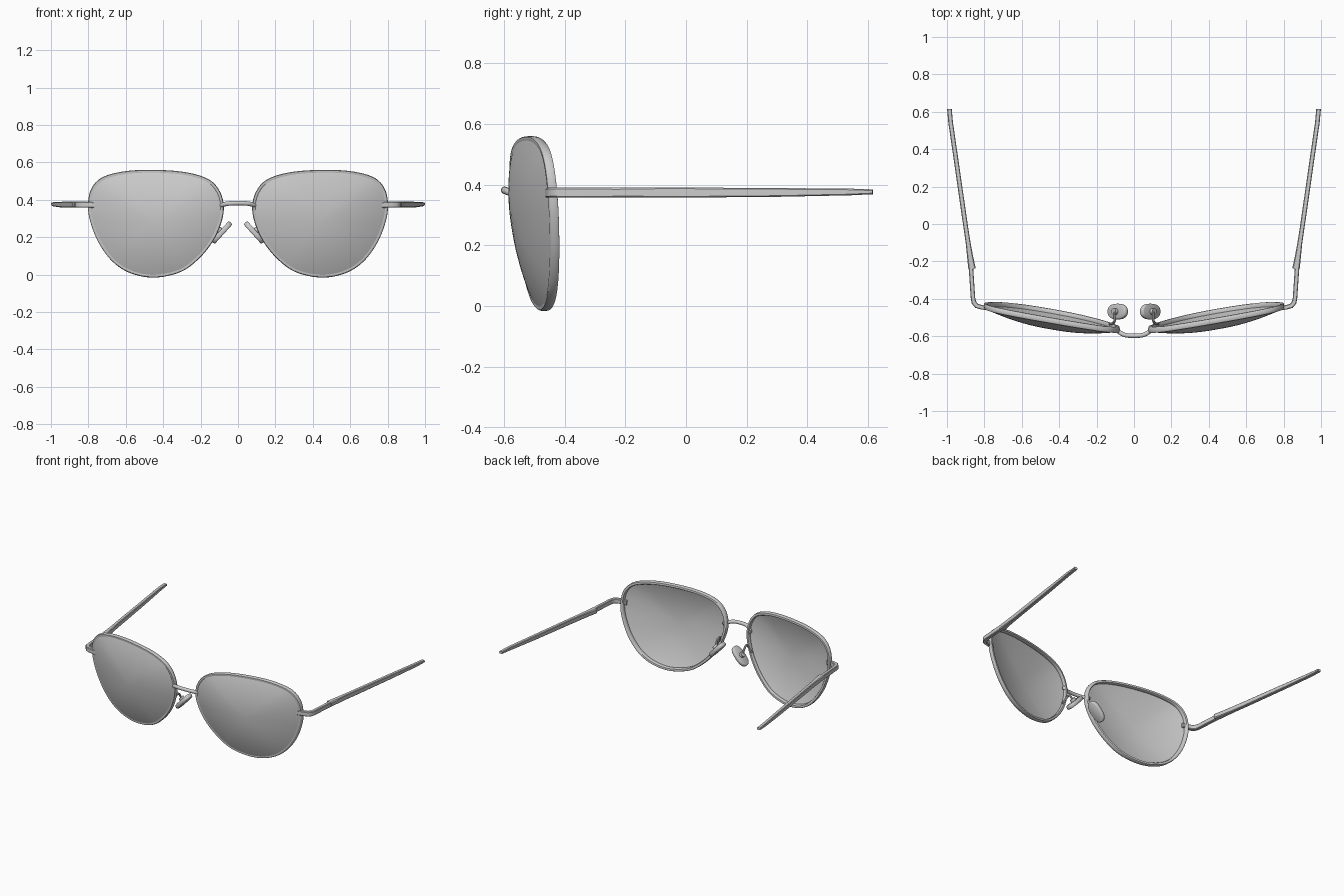
import bpy, bmesh, math
from mathutils import Vector

if "Cube" in bpy.data.objects:
    bpy.data.objects.remove(bpy.data.objects["Cube"])

def loft(name, rings, cap=True, loop=False, mirror=True, angle=40):
    """Skin a list of equal-sized closed rings, optionally mirrored over x."""
    bm = bmesh.new()
    vs = [[bm.verts.new(p) for p in r] for r in rings]
    n, m = len(vs), len(vs[0])
    for i in range(n if loop else n - 1):
        a, b = vs[i], vs[(i + 1) % n]
        for j in range(m):
            k = (j + 1) % m
            bm.faces.new((a[j], a[k], b[k], b[j]))
    if cap and not loop:
        bm.faces.new(vs[0])
        bm.faces.new(vs[-1])
    bmesh.ops.recalc_face_normals(bm, faces=bm.faces)
    me = bpy.data.meshes.new(name)
    bm.to_mesh(me)
    bm.free()
    ob = bpy.data.objects.new(name, me)
    bpy.context.collection.objects.link(ob)
    bpy.context.view_layer.objects.active = ob
    ob.select_set(True)
    bpy.ops.object.shade_smooth_by_angle(angle=math.radians(angle))
    ob.select_set(False)
    if mirror:
        ob.modifiers.new("Mirror", 'MIRROR').use_mirror_merge = False
    return ob

def spline(pts, steps, closed=False):
    """Catmull-Rom samples through the points."""
    pts = [Vector(p) for p in pts]
    n, out = len(pts), []
    get = lambda i: pts[i % n] if closed else pts[max(0, min(n - 1, i))]
    for i in range(n if closed else n - 1):
        a, b, c, d = (get(i + k) for k in (-1, 0, 1, 2))
        for s in range(steps):
            t = s / steps
            out.append(0.5 * (2 * b + (c - a) * t + (2 * a - 5 * b + 4 * c - d) * t ** 2
                              + (3 * b - a - 3 * c + d) * t ** 3))
    return out if closed else out + [pts[-1]]

def tube(name, pts, r, mirror=True, sides=12):
    """Round wire along a smooth path."""
    path, rings = spline(pts, 6), []
    u = None
    for i, p in enumerate(path):
        t = (path[min(i + 1, len(path) - 1)] - path[max(i - 1, 0)]).normalized()
        u = t.cross(Vector((0.1, 0.2, 1))) if u is None else u - t * u.dot(t)
        u.normalize()
        v = t.cross(u)
        rings.append([p + r * (math.cos(a) * u + math.sin(a) * v)
                      for a in (2 * math.pi * k / sides for k in range(sides))])
    return loft(name, rings, mirror=mirror)

def bar(name, stations):
    """Chamfered rectangular bar; stations are x, y, z, half width, half height."""
    rings = []
    for i, (x, y, z, w, h) in enumerate(stations):
        a, b = stations[max(i - 1, 0)], stations[min(i + 1, len(stations) - 1)]
        t = Vector((b[0] - a[0], b[1] - a[1], 0)).normalized()
        side = Vector((t.y, -t.x, 0))
        c = 0.3 * w
        shape = [(w, h - c), (w - c, h), (c - w, h), (-w, h - c),
                 (-w, c - h), (c - w, -h), (w - c, -h), (w, c - h)]
        rings.append([Vector((x, y, z + q)) + side * p for p, q in shape])
    return loft(name, rings, angle=35)

# Lens outline (x, z) on the tilted, wrapped lens plane
outline = spline([(0.446, 0.54), (0.6, 0.533), (0.715, 0.503), (0.768, 0.447), (0.782, 0.365),
                  (0.768, 0.28), (0.725, 0.175), (0.655, 0.082), (0.565, 0.025), (0.446, 0.004),
                  (0.315, 0.032), (0.222, 0.1), (0.15, 0.19), (0.108, 0.285), (0.096, 0.365),
                  (0.117, 0.44), (0.172, 0.495), (0.285, 0.528)], 6, closed=True)
plane_y = lambda x, z: -0.493 + 0.175 * (x - 0.44) - 0.084 * (z - 0.27)

def inset(d):
    n, res = len(outline), []
    for i, p in enumerate(outline):
        t = (outline[(i + 1) % n] - outline[i - 1]).normalized()
        res.append(p - d * Vector((-t.y, t.x)))
    return res

# Rims: rounded band swept round the outline
profile = []
for k in range(12):
    a = 2 * math.pi * k / 12
    sq = lambda v: math.copysign(abs(v) ** 0.6, v)
    profile.append((0.010 - 0.010 * sq(math.cos(a)), 0.016 * sq(math.sin(a))))
loops = [[Vector((p.x, plane_y(p.x, p.y) + dy, p.y)) for p in inset(-d)] for d, dy in profile]
loft("rim", loops, loop=True)

# Lenses: thin domed shells
edge, rings = inset(-0.012), []
for k in range(13):
    s = math.cos(k / 12 * math.pi / 2) if k < 12 else 0.02
    ring = []
    for p in edge:
        x, z = 0.44 + (p.x - 0.44) * s, 0.28 + (p.y - 0.28) * s
        ring.append((x, plane_y(x, z) - 0.008 - 0.056 * (1 - s * s), z))
    rings.append(ring)
lens = loft("lens", rings, cap=False)
bm = bmesh.new()
bm.from_mesh(lens.data)
hole = [e for e in bm.edges if e.is_boundary and all((v.co.x - 0.44) ** 2 + (v.co.z - 0.28) ** 2 < 0.01 for v in e.verts)]
bmesh.ops.holes_fill(bm, edges=hole)
for f in bm.faces:
    f.smooth = True
bm.to_mesh(lens.data)
bm.free()
sol = lens.modifiers.new("Thickness", 'SOLIDIFY')
sol.thickness, sol.offset = 0.008, 0

# Bridge
half = [(0.103, -0.552, 0.364), (0.085, -0.573, 0.372), (0.05, -0.593, 0.38)]
tube("bridge", [(-x, y, z) for x, y, z in half] + [(0, -0.598, 0.382)] + half[::-1], 0.012, mirror=False)

# End pieces that turn the corner to the hinges
bar("end_piece", [(0.768, -0.452, 0.372, 0.012, 0.015), (0.815, -0.445, 0.374, 0.012, 0.016),
                  (0.842, -0.437, 0.374, 0.013, 0.016), (0.856, -0.42, 0.374, 0.013, 0.016),
                  (0.861, -0.395, 0.374, 0.012, 0.016), (0.872, -0.23, 0.374, 0.012, 0.016)])

# Temples: flare at the hinge, then taper straight back
bar("temple", [(0.866, -0.24, 0.374, 0.020, 0.0165), (0.877, -0.17, 0.374, 0.016, 0.0165),
               (0.887, -0.10, 0.374, 0.013, 0.0165), (0.902, 0.0, 0.374, 0.0125, 0.0165),
               (0.945, 0.3, 0.3745, 0.0125, 0.0145), (0.98, 0.54, 0.376, 0.0125, 0.011),
               (0.987, 0.615, 0.3765, 0.0125, 0.008)])

# Nose pads: soft rounded tablets lying along the nose
centre = Vector((0.087, -0.468, 0.225))
along, normal, across = Vector((0.67, 0, -0.742)), Vector((0.742, 0, 0.67)), Vector((0, 1, 0))
rings = []
for k in range(1, 12):
    t = math.pi * k / 12
    s, h = math.sin(t) ** 0.5, math.cos(t)
    rings.append([centre + normal * (0.014 * h)
                  + along * ((0.058 + 0.014 * s) * math.copysign(abs(math.cos(a)) ** 0.8, math.cos(a)))
                  + across * ((0.028 + 0.014 * s) * math.copysign(abs(math.sin(a)) ** 0.8, math.sin(a)))
                  for a in (2 * math.pi * j / 32 for j in range(32))])
loft("nose_pad", rings, angle=60)

# Nose pad wires and mounting studs
tube("nose_pad_arm", [(0.13, -0.535, 0.235), (0.112, -0.53, 0.265), (0.103, -0.515, 0.288),
                      (0.105, -0.49, 0.275), (0.102, -0.472, 0.24)], 0.007, sides=8)
stud = centre + normal * 0.012
tube("nose_pad_stud", [stud, stud + normal * 0.018], 0.018)
